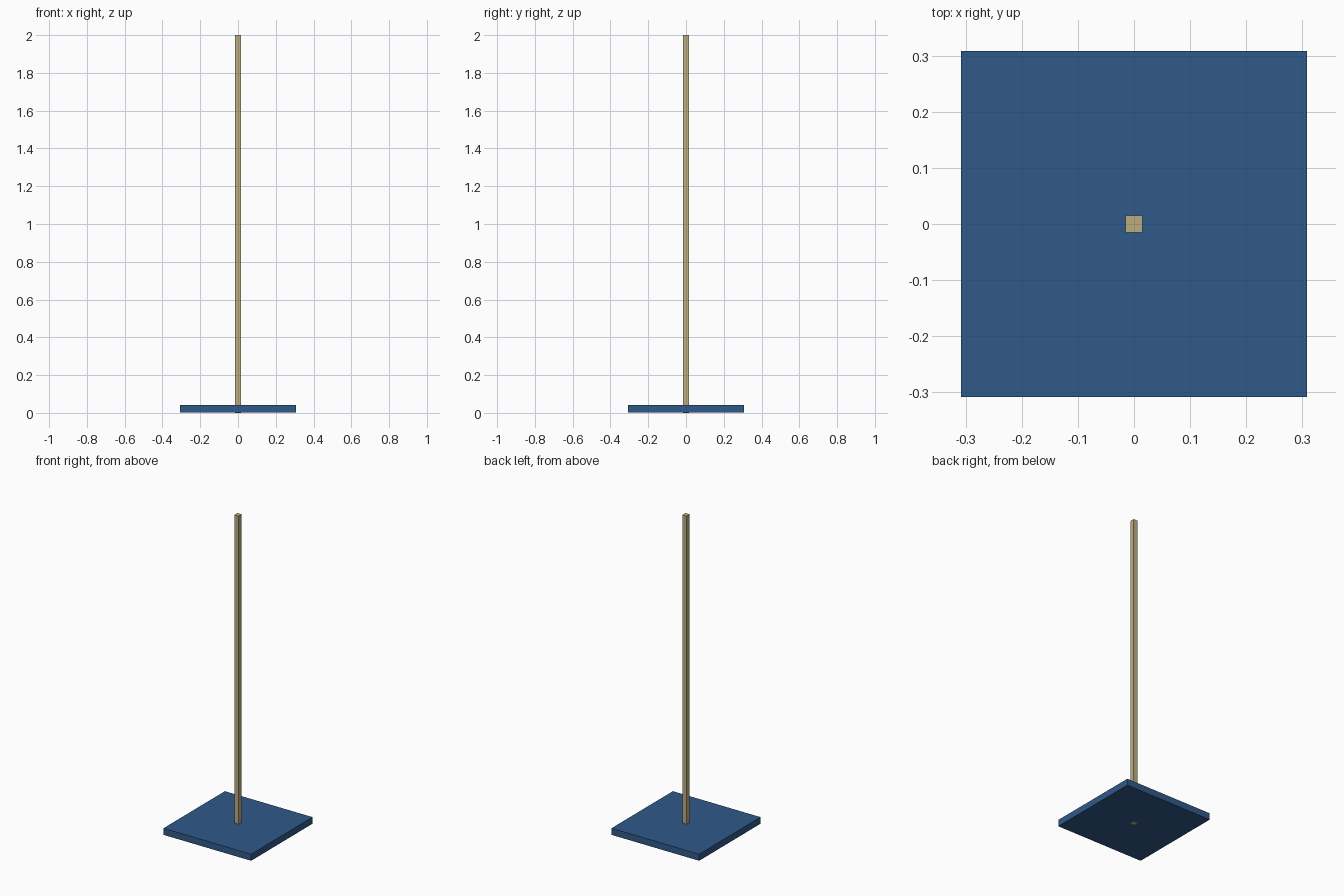
import bpy

if "Cube" in bpy.data.objects:
    bpy.data.objects.remove(bpy.data.objects["Cube"])


def material(name, color):
    mat = bpy.data.materials.new(name)
    mat.diffuse_color = color
    mat.use_nodes = True
    mat.node_tree.nodes["Principled BSDF"].inputs["Base Color"].default_value = mat.diffuse_color
    return mat


def box(name, width, z0, z1, mat):
    bpy.ops.mesh.primitive_cube_add(size=1, location=(0, 0, (z0 + z1) / 2))
    ob = bpy.context.object
    ob.name = name
    ob.scale = (width, width, z1 - z0)
    bpy.ops.object.transform_apply(location=False, rotation=False, scale=True)
    ob.data.materials.append(mat)
    return ob


blue = material("blue_paint", (0.03, 0.1, 0.25, 1))
wood = material("pale_wood", (0.5, 0.42, 0.22, 1))

# Square base plate, just clear of the pole's lower end
box("base_plate", 0.616, 0.001, 0.043, blue)

# Square pole running through the plate, its end showing underneath
box("pole", 0.03, 0.0, 2.0, wood)
